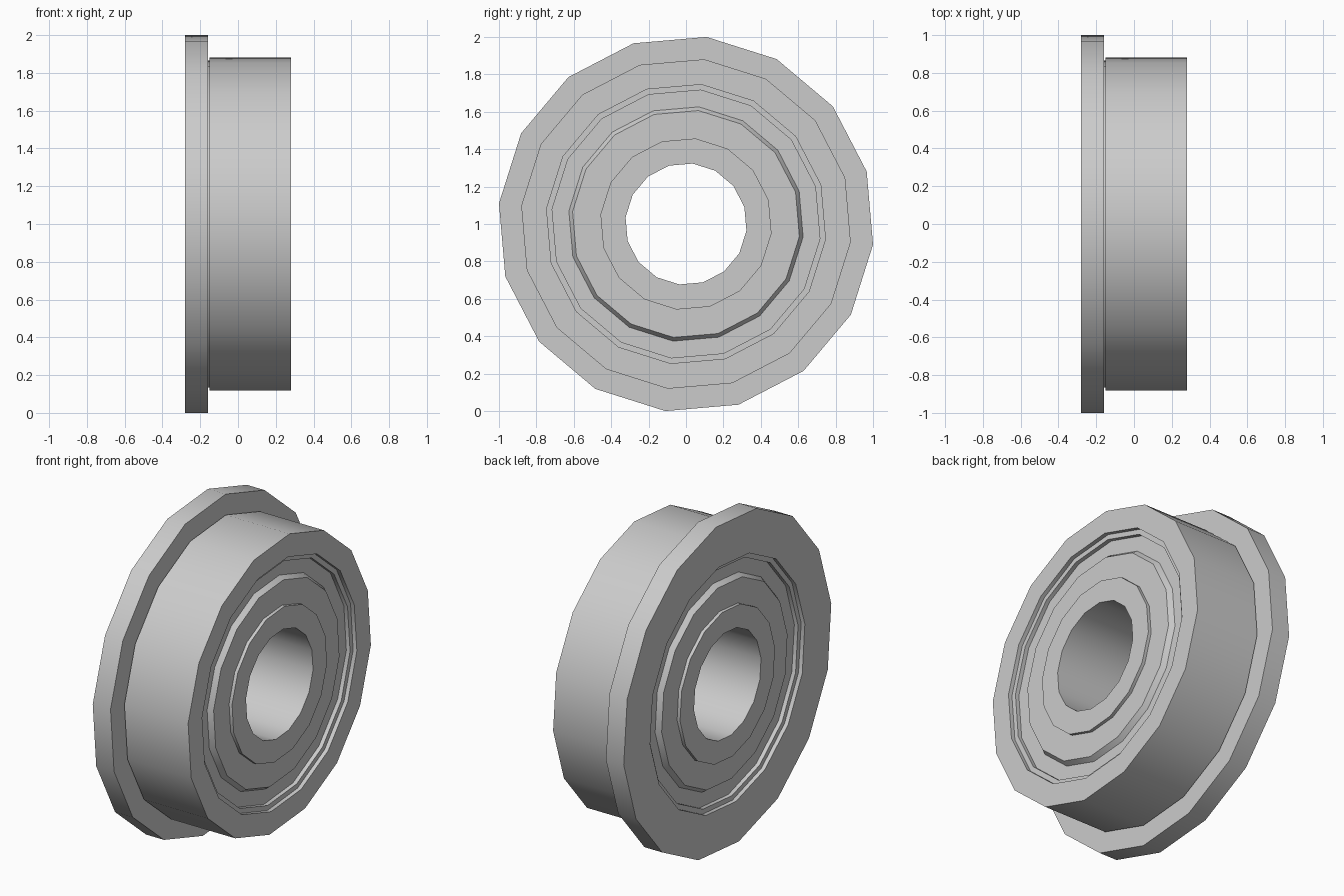
import bpy, bmesh
from math import cos, sin, radians, tau

SIDES = 16
PHASE = radians(-6.3)
HALF = 0.28

old = bpy.data.objects.get("Cube")
if old:
    bpy.data.objects.remove(old)

steel = bpy.data.materials.new("grey steel")
steel.use_nodes = True
grey = (0.6, 0.6, 0.6, 1)
steel.diffuse_color = grey
steel.node_tree.nodes["Principled BSDF"].inputs["Base Color"].default_value = grey


def lathe(name, profile):
    """Sweep a closed (x, radius) profile around the x axis."""
    bm = bmesh.new()
    rings = []
    for i in range(SIDES):
        a = PHASE + tau * i / SIDES
        rings.append([bm.verts.new((x, r * cos(a), 1 + r * sin(a))) for x, r in profile])
    n = len(profile)
    for i in range(SIDES):
        here, nxt = rings[i], rings[(i + 1) % SIDES]
        for j in range(n):
            k = (j + 1) % n
            bm.faces.new((here[j], here[k], nxt[k], nxt[j]))
    bmesh.ops.recalc_face_normals(bm, faces=bm.faces)
    mesh = bpy.data.meshes.new(name)
    bm.to_mesh(mesh)
    bm.free()
    mesh.materials.append(steel)
    obj = bpy.data.objects.new(name, mesh)
    bpy.context.collection.objects.link(obj)
    bpy.ops.object.select_all(action='DESELECT')
    obj.select_set(True)
    bpy.context.view_layer.objects.active = obj
    bpy.ops.object.shade_smooth_by_angle(angle=radians(30))
    return obj


# Outer race: flange, relief groove, barrel, and a stepped bore at each end
step = [(HALF, 0.75), (0.255, 0.75), (0.255, 0.72)]
lathe("flanged_outer_race",
      [(-HALF, 1.006), (-0.16, 1.006), (-0.16, 0.87), (-0.15, 0.87),
       (-0.15, 0.886), (HALF, 0.886)]
      + step + [(-x, r) for x, r in reversed(step)])

# Inner race with the shaft bore
lathe("inner_race", [(-HALF, 0.325), (HALF, 0.325), (HALF, 0.46), (-HALF, 0.46)])

# Shields: low outer rim, sloped step, raised inner plate
for side, name in ((1, "left_shield"), (-1, "right_shield")):
    shield = [(0.23, 0.73), (0.23, 0.63), (0.26, 0.61),
              (0.26, 0.45), (0.2, 0.45), (0.2, 0.73)]
    lathe(name, [(side * x, r) for x, r in shield])
